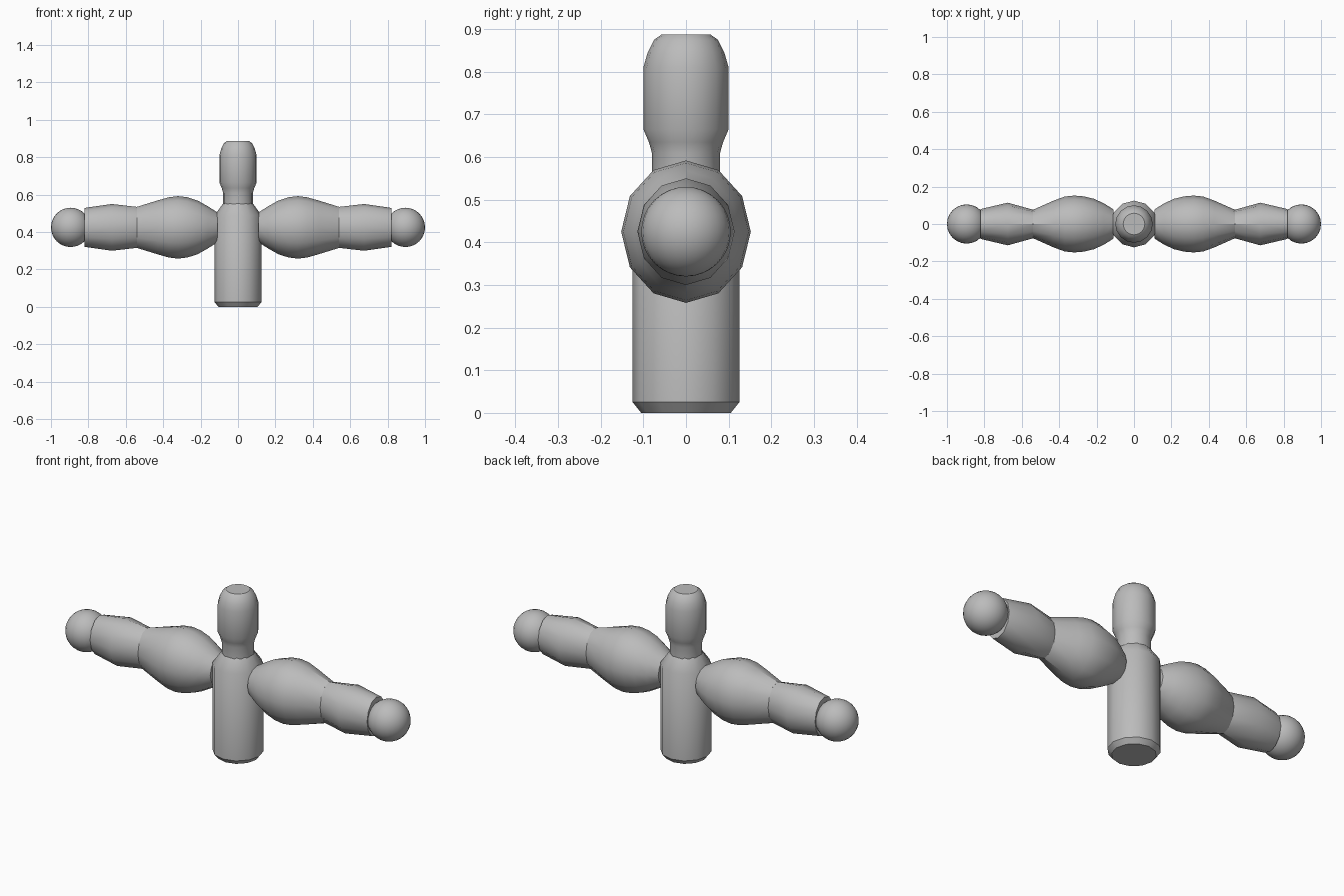
import bpy
import bmesh
import math

if "Cube" in bpy.data.objects:
    bpy.data.objects.remove(bpy.data.objects["Cube"])

GREY = bpy.data.materials.new("plain grey")
GREY.diffuse_color = (0.5, 0.5, 0.5, 1)
GREY.use_nodes = True
GREY.node_tree.nodes["Principled BSDF"].inputs["Base Color"].default_value = GREY.diffuse_color
AXIS_Z = 0.425   # height of the arms


def finish(name, bm, angle=35):
    bmesh.ops.recalc_face_normals(bm, faces=bm.faces)
    mesh = bpy.data.meshes.new(name)
    bm.to_mesh(mesh)
    bm.free()
    mesh.materials.append(GREY)
    ob = bpy.data.objects.new(name, mesh)
    bpy.context.collection.objects.link(ob)
    bpy.ops.object.select_all(action='DESELECT')
    bpy.context.view_layer.objects.active = ob
    ob.select_set(True)
    bpy.ops.object.shade_smooth_by_angle(angle=math.radians(angle))
    return ob


def loft(name, sections, place, sides=12):
    """Capped tube through (position, radius_a, radius_b) sections."""
    bm = bmesh.new()
    rings = []
    for t, ra, rb in sections:
        ring = []
        for i in range(sides):
            a = 2 * math.pi * i / sides
            ring.append(bm.verts.new(place(t, ra * math.cos(a), rb * math.sin(a))))
        rings.append(ring)
    for lo, hi in zip(rings, rings[1:]):
        for i in range(sides):
            j = (i + 1) % sides
            bm.faces.new((lo[i], lo[j], hi[j], hi[i]))
    bm.faces.new(rings[0])
    bm.faces.new(rings[-1])
    return finish(name, bm)


def upright(t, a, b):
    return (a, b, t)


# Central column with bevelled foot and sloped shoulder
loft("column", [(z, r, r) for z, r in
     [(0, 0.105), (0.025, 0.125), (0.49, 0.125), (0.555, 0.078)]], upright)

# Neck swelling into a rounded knob
loft("knob", [(z, r, r) for z, r in
     [(0.545, 0.08), (0.61, 0.08), (0.635, 0.087), (0.665, 0.1), (0.81, 0.1),
      (0.845, 0.09), (0.875, 0.075), (0.887, 0.058)]], upright, 16)

# Arms: (distance, half depth, half height)
INNER = [(0.11, 0.078, 0.08), (0.16, 0.11, 0.112), (0.215, 0.135, 0.143),
         (0.27, 0.148, 0.161), (0.32, 0.152, 0.167), (0.37, 0.147, 0.161),
         (0.43, 0.125, 0.144), (0.54, 0.076, 0.11)]
OUTER = [(0.535, 0.075, 0.109), (0.675, 0.114, 0.125), (0.82, 0.08, 0.104)]

for side, label in ((-1, "left"), (1, "right")):
    def along(t, a, b, s=side):
        return (s * t, a, AXIS_Z + b)
    loft(label + "_inner_arm", INNER, along)
    loft(label + "_outer_arm", OUTER, along)
    # Ball end
    bm = bmesh.new()
    bmesh.ops.create_uvsphere(bm, u_segments=24, v_segments=16, radius=0.105)
    bmesh.ops.translate(bm, verts=bm.verts, vec=(side * 0.895, 0, AXIS_Z))
    finish(label + "_ball", bm)
